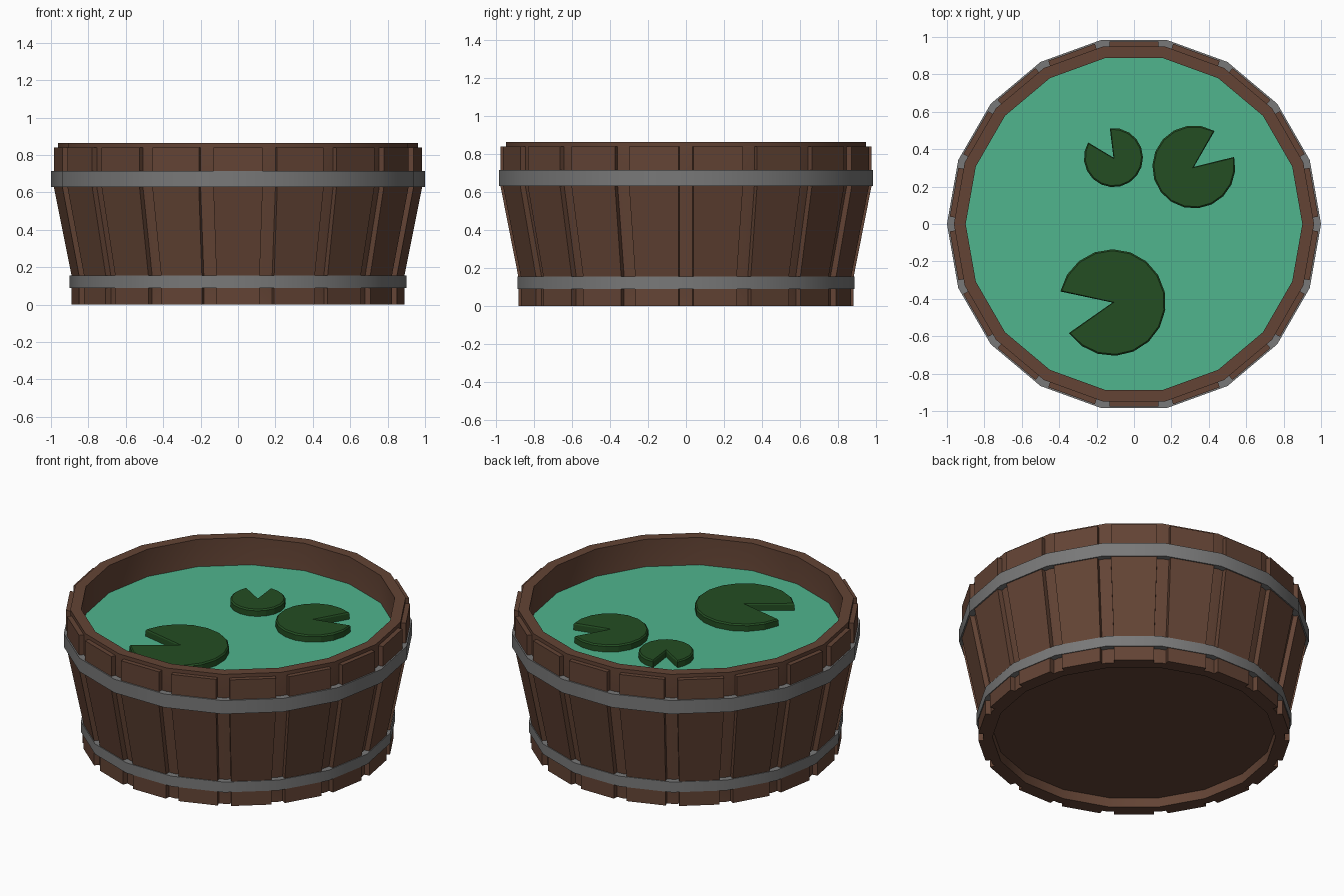
import bpy, bmesh, math
from mathutils import Matrix

cube = bpy.data.objects.get("Cube")
if cube:
    bpy.data.objects.remove(cube, do_unlink=True)

SIDES = 18
STEP = 2 * math.pi / SIDES
WATER_Z = 0.69


def material(name, rgb, rough=0.8):
    m = bpy.data.materials.new(name)
    m.use_nodes = True
    m.diffuse_color = (*rgb, 1)
    bsdf = m.node_tree.nodes["Principled BSDF"]
    bsdf.inputs["Base Color"].default_value = (*rgb, 1)
    bsdf.inputs["Roughness"].default_value = rough
    return m


wood = material("brown wood", (0.125, 0.057, 0.035))
iron = material("grey iron", (0.19, 0.19, 0.19))
teal = material("teal water", (0.08, 0.46, 0.27))
leaf = material("dark green leaf", (0.017, 0.075, 0.016))


def finish(name, bm, mat, smooth=False):
    bmesh.ops.recalc_face_normals(bm, faces=bm.faces)
    me = bpy.data.meshes.new(name)
    bm.to_mesh(me)
    bm.free()
    me.materials.append(mat)
    ob = bpy.data.objects.new(name, me)
    bpy.context.collection.objects.link(ob)
    if smooth:
        bpy.ops.object.select_all(action="DESELECT")
        ob.select_set(True)
        bpy.context.view_layer.objects.active = ob
        bpy.ops.object.shade_smooth_by_angle(angle=math.radians(25))
    return ob


def lathe(name, profile, mat, smooth=True):
    """Spin a closed (radius, height) profile into an 18-sided ring."""
    bm = bmesh.new()
    rings = [[bm.verts.new((r * math.cos(i * STEP), r * math.sin(i * STEP), z))
              for i in range(SIDES)] for r, z in profile]
    for a, b in zip(rings, rings[1:] + rings[:1]):
        for i in range(SIDES):
            j = (i + 1) % SIDES
            bm.faces.new((a[i], a[j], b[j], b[i]))
    return finish(name, bm, mat, smooth)


def disc(name, radius, z, mat, flip=False):
    bm = bmesh.new()
    bmesh.ops.create_circle(bm, cap_ends=True, segments=SIDES, radius=radius,
                            matrix=Matrix.Translation((0, 0, z)) @ Matrix.Rotation(math.pi / 2, 4, "Z"))
    ob = finish(name, bm, mat)
    if ob.data.polygons[0].normal.z * (-1 if flip else 1) < 0:
        ob.data.flip_normals()
    return ob


# Inner tub wall, base and water
lathe("tub_wall", [(0.81, 0), (0.865, 0), (0.865, 0.155), (0.963, 0.63),
                   (0.963, 0.863), (0.9, 0.863), (0.9, 0.63), (0.81, 0.155)], wood)
disc("tub_base", 0.812, 0.06, wood, flip=True)
disc("water", 0.902, WATER_Z, teal)

# Outer staves, one per side with open gaps at the corners
bm = bmesh.new()
levels = [(0.897, 0), (0.897, 0.155), (0.992, 0.63), (0.992, 0.84)]
for k in range(SIDES):
    turn = Matrix.Rotation((k + 0.5) * STEP, 4, "Z")
    loops = []
    for r, z in levels:
        front = r * math.cos(STEP / 2)
        half = r * math.sin(STEP / 2) - 0.04
        back = front - 0.05
        loops.append([bm.verts.new(turn @ Matrix.Translation((x, y, z)).to_translation())
                      for x, y in ((back, -half), (front, -half), (front, half), (back, half))])
    for a, b in zip(loops, loops[1:]):
        for i in range(4):
            j = (i + 1) % 4
            bm.faces.new((a[i], a[j], b[j], b[i]))
    bm.faces.new(loops[0])
    bm.faces.new(loops[-1])
finish("staves", bm, wood)

# Iron hoops
for name, r, low, high in (("lower_hoop", 0.902, 0.09, 0.155),
                           ("upper_hoop", 1.0, 0.63, 0.715)):
    lathe(name, [(r - 0.045, low), (r, low), (r, high), (r - 0.045, high)], iron)


def lily_pad(name, x, y, radius, start, end, height=0.045, count=16):
    """Notched disc whose rim runs from start to end (degrees)."""
    bm = bmesh.new()
    pts = [(x, y)]
    for i in range(count + 1):
        a = math.radians(start + (end - start) * i / count)
        pts.append((x + radius * math.cos(a), y + radius * math.sin(a)))
    face = bm.faces.new([bm.verts.new((px, py, WATER_Z - 0.01)) for px, py in pts])
    top = bmesh.ops.extrude_face_region(bm, geom=[face])["geom"]
    bmesh.ops.translate(bm, vec=(0, 0, height),
                        verts=[g for g in top if isinstance(g, bmesh.types.BMVert)])
    cap = [g for g in top if isinstance(g, bmesh.types.BMFace)]
    bmesh.ops.recalc_face_normals(bm, faces=bm.faces)
    bmesh.ops.inset_region(bm, faces=cap, thickness=0.008, depth=0.008)
    finish(name, bm, leaf)


# Lily pads
lily_pad("large_lily_pad", -0.115, -0.42, 0.285, -145, 168)
lily_pad("medium_lily_pad", 0.32, 0.305, 0.222, 60, 374)
lily_pad("small_lily_pad", -0.11, 0.355, 0.158, 149, 457)
